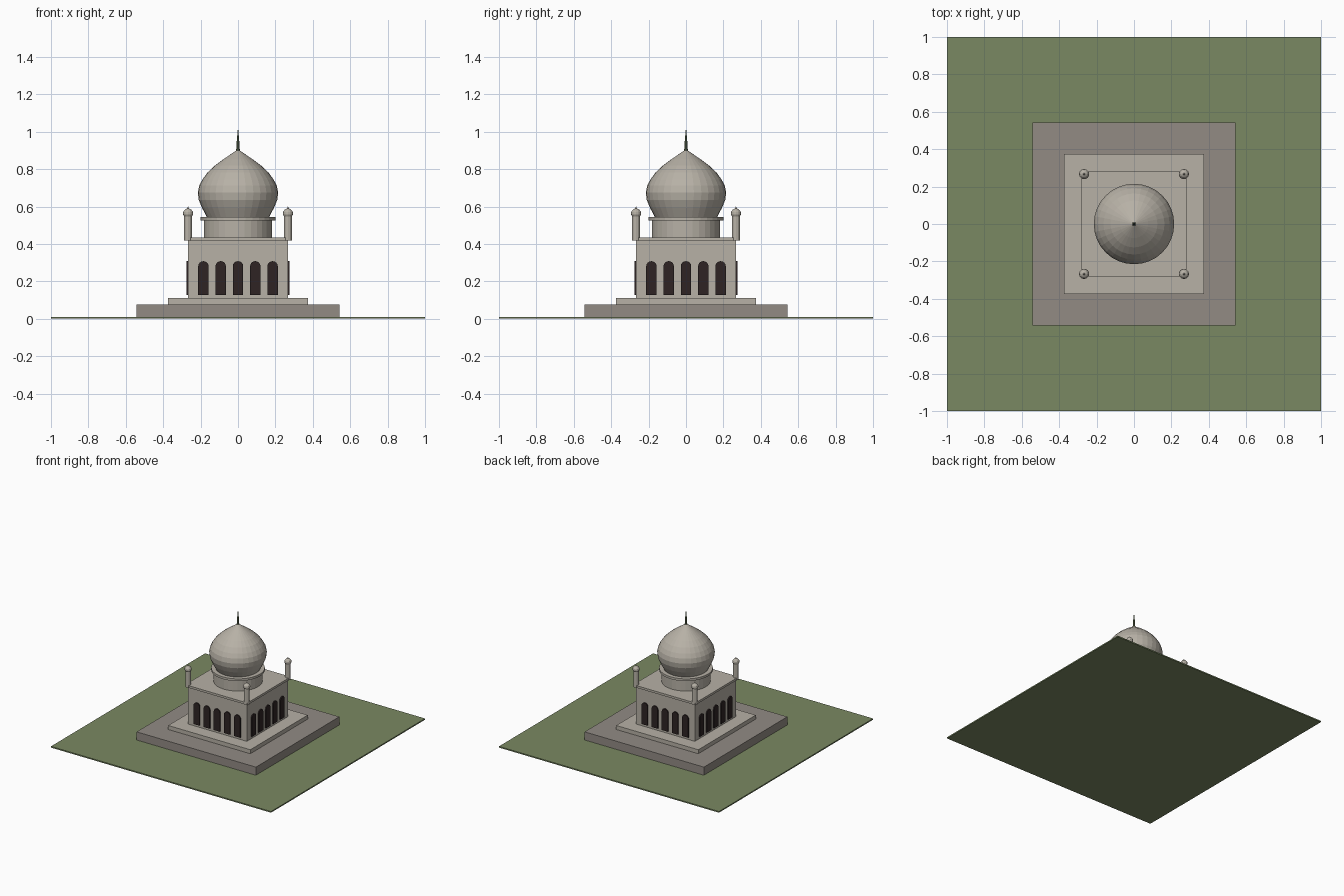
import bpy, bmesh, math

if "Cube" in bpy.data.objects:
    bpy.data.objects.remove(bpy.data.objects["Cube"])


def material(name, rgb):
    lin = [((c / 255 + 0.055) / 1.055) ** 2.4 for c in rgb]
    m = bpy.data.materials.new(name)
    m.diffuse_color = (*lin, 1)
    m.use_nodes = True
    m.node_tree.nodes["Principled BSDF"].inputs["Base Color"].default_value = m.diffuse_color
    return m


GRASS = material("grass green", (122, 137, 98))
PAVING = material("grey paving", (146, 139, 132))
STONE = material("pale stone", (183, 177, 166))
DARK = material("dark opening", (46, 36, 36))
METAL = material("weathered metal", (98, 112, 82))


def finish(name, bm, mat):
    bmesh.ops.recalc_face_normals(bm, faces=bm.faces[:])
    me = bpy.data.meshes.new(name)
    bm.to_mesh(me)
    bm.free()
    me.materials.append(mat)
    ob = bpy.data.objects.new(name, me)
    bpy.context.collection.objects.link(ob)
    return ob


def slab(name, half, z0, z1, mat):
    bm = bmesh.new()
    bmesh.ops.create_cube(bm, size=1)
    for v in bm.verts:
        v.co = (v.co.x * 2 * half, v.co.y * 2 * half, z0 + (v.co.z + 0.5) * (z1 - z0))
    return finish(name, bm, mat)


def turned(name, profile, sides, mat, x=0, y=0):
    """Flat-faced solid of revolution from (radius, z) points."""
    bm = bmesh.new()
    rings = []
    for r, z in profile:
        if r == 0:
            rings.append([bm.verts.new((x, y, z))] * sides)
        else:
            rings.append([bm.verts.new((x + r * math.cos(2 * math.pi * i / sides),
                                        y + r * math.sin(2 * math.pi * i / sides), z))
                          for i in range(sides)])
    for a, b in zip(rings, rings[1:]):
        for i in range(sides):
            j = (i + 1) % sides
            bm.faces.new(list(dict.fromkeys((a[i], a[j], b[j], b[i]))))
    for ring in (rings[0], rings[-1]):
        if ring[0] is not ring[1]:
            bm.faces.new(ring)
    return finish(name, bm, mat)


def arch_window(name, offset, angle):
    """Thin arched plate on one wall, turned about z to its side."""
    w, z0, spring = 0.028, 0.128, 0.28
    pts = [(-w, z0), (w, z0)]
    pts += [(w * math.cos(math.pi * i / 8), spring + w * math.sin(math.pi * i / 8))
            for i in range(9)]
    bm = bmesh.new()
    face = bm.faces.new([bm.verts.new((offset + px, -0.266, pz)) for px, pz in pts])
    ext = bmesh.ops.extrude_face_region(bm, geom=[face])
    for v in ext["geom"]:
        if isinstance(v, bmesh.types.BMVert):
            v.co.y -= 0.0095
    ob = finish(name, bm, DARK)
    ob.rotation_euler.z = angle


# Lawn, steps and hall
slab("lawn", 1.0, 0.0, 0.01, GRASS)
slab("terrace", 0.542, 0.01, 0.077, PAVING)
slab("plinth", 0.373, 0.077, 0.11, STONE)
slab("hall", 0.267, 0.11, 0.417, STONE)
slab("cornice", 0.282, 0.417, 0.435, STONE)

# Five arched openings on each side
for side in range(4):
    for k in range(-2, 3):
        arch_window(f"window_{side}_{k + 2}", k * 0.0925, side * math.pi / 2)

# Drum, ring, onion dome and finial
turned("drum", [(0.183, 0.435), (0.183, 0.527)], 32, STONE)
turned("drum_ring", [(0.2, 0.525), (0.2, 0.543)], 32, STONE)
turned("onion_dome", [(0.166, 0.543), (0.192, 0.592), (0.21, 0.635), (0.215, 0.675),
                      (0.207, 0.712), (0.19, 0.745), (0.163, 0.782), (0.125, 0.818),
                      (0.075, 0.855), (0.035, 0.882), (0, 0.906)], 32, STONE)
turned("finial", [(0.01, 0.895), (0.008, 0.935), (0.005, 0.97), (0, 1.022)], 8, METAL)

# Corner turrets with small bulb caps
for sx in (-1, 1):
    for sy in (-1, 1):
        turned(f"turret_{sx}_{sy}", [(0.021, 0.417), (0.021, 0.557)], 12,
               STONE, sx * 0.267, sy * 0.267)
        turned(f"turret_cap_{sx}_{sy}", [(0.021, 0.547), (0.027, 0.558), (0.026, 0.571),
                                         (0.017, 0.583), (0.005, 0.59), (0, 0.602)], 12,
               STONE, sx * 0.267, sy * 0.267)
